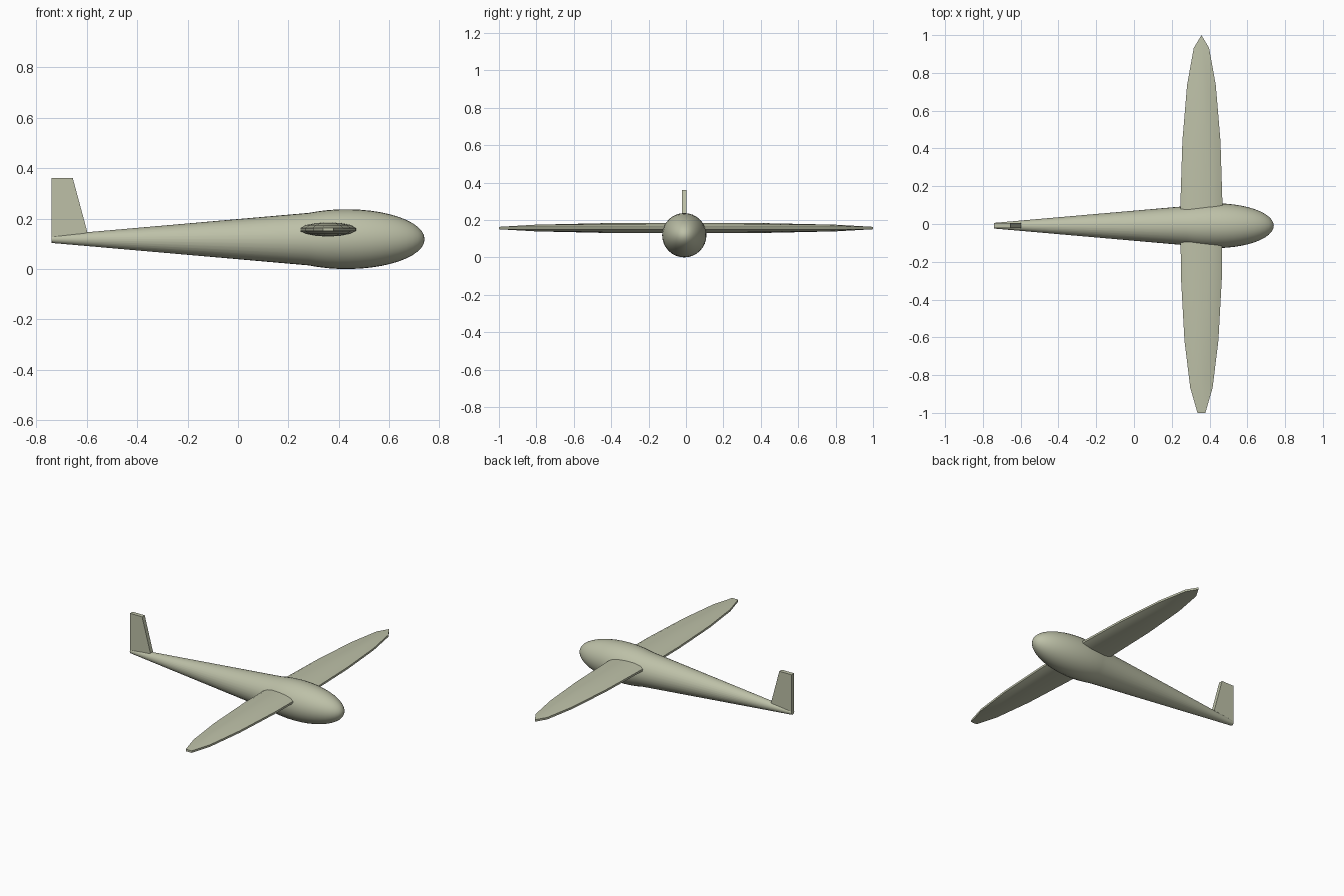
import bpy, bmesh, math
from mathutils import Matrix, Vector

cube = bpy.data.objects.get("Cube")
if cube:
    bpy.data.objects.remove(cube, do_unlink=True)

MID_Y = -0.009      # centre plane of the glider
BODY_Z = 0.1185     # fuselage axis height

paint = bpy.data.materials.new("pale_olive")
paint.use_nodes = True
colour = (0.51, 0.53, 0.39, 1)
paint.diffuse_color = colour
paint.node_tree.nodes["Principled BSDF"].inputs["Base Color"].default_value = colour


def finish(bm, name, smooth):
    """Turn a bmesh into a painted object, smooth except at sharp edges."""
    bmesh.ops.recalc_face_normals(bm, faces=bm.faces)
    mesh = bpy.data.meshes.new(name)
    bm.to_mesh(mesh)
    bm.free()
    mesh.materials.append(paint)
    obj = bpy.data.objects.new(name, mesh)
    bpy.context.collection.objects.link(obj)
    if smooth:
        bpy.ops.object.select_all(action='DESELECT')
        obj.select_set(True)
        bpy.context.view_layer.objects.active = obj
        bpy.ops.object.shade_smooth_by_angle(angle=math.radians(30))
    return obj


# Fuselage: straight tail boom flowing into an ellipsoid nose, lathed around x
profile = [(-0.74, 0.0), (-0.74, 0.015), (0.28, 0.104)]
steps = 14
for i in range(steps + 1):
    a = math.radians(112) * (1 - i / steps)
    profile.append((0.43 + 0.31 * math.cos(a), 0.1185 * math.sin(a)))
bm = bmesh.new()
verts = [bm.verts.new((x, MID_Y, BODY_Z + r)) for x, r in profile]
edges = [bm.edges.new(pair) for pair in zip(verts, verts[1:])]
bmesh.ops.spin(bm, geom=verts + edges, cent=(0, MID_Y, BODY_Z),
               axis=(1, 0, 0), angle=math.tau, steps=32)
bmesh.ops.remove_doubles(bm, verts=bm.verts, dist=0.0001)
finish(bm, "fuselage", True)

# Wing: flattened ball with an odd number of sides, giving an upright rim
bm = bmesh.new()
bmesh.ops.create_uvsphere(bm, u_segments=17, v_segments=7, radius=1)
tip = max(bm.verts, key=lambda v: v.co.xy.length).co
bmesh.ops.rotate(bm, verts=bm.verts, cent=(0, 0, 0),
                 matrix=Matrix.Rotation(math.pi / 2 - math.atan2(tip.y, tip.x), 3, 'Z'))
rim = tip.xy.length
bmesh.ops.scale(bm, verts=bm.verts, vec=Vector((0.1125 / rim, 1.009 / rim, 0.0285)))
bmesh.ops.translate(bm, verts=bm.verts, vec=(0.357, MID_Y, 0.157))
finish(bm, "wing", True)

# Tail fin: swept plate rising from the end of the boom
outline = [(-0.74, 0.108), (-0.597, 0.145), (-0.655, 0.36), (-0.74, 0.36)]
bm = bmesh.new()
face = bm.faces.new([bm.verts.new((x, MID_Y - 0.013, z)) for x, z in outline])
side = bmesh.ops.extrude_face_region(bm, geom=[face])["geom"]
bmesh.ops.translate(bm, vec=(0, 0.026, 0),
                    verts=[g for g in side if isinstance(g, bmesh.types.BMVert)])
finish(bm, "tail_fin", False)
